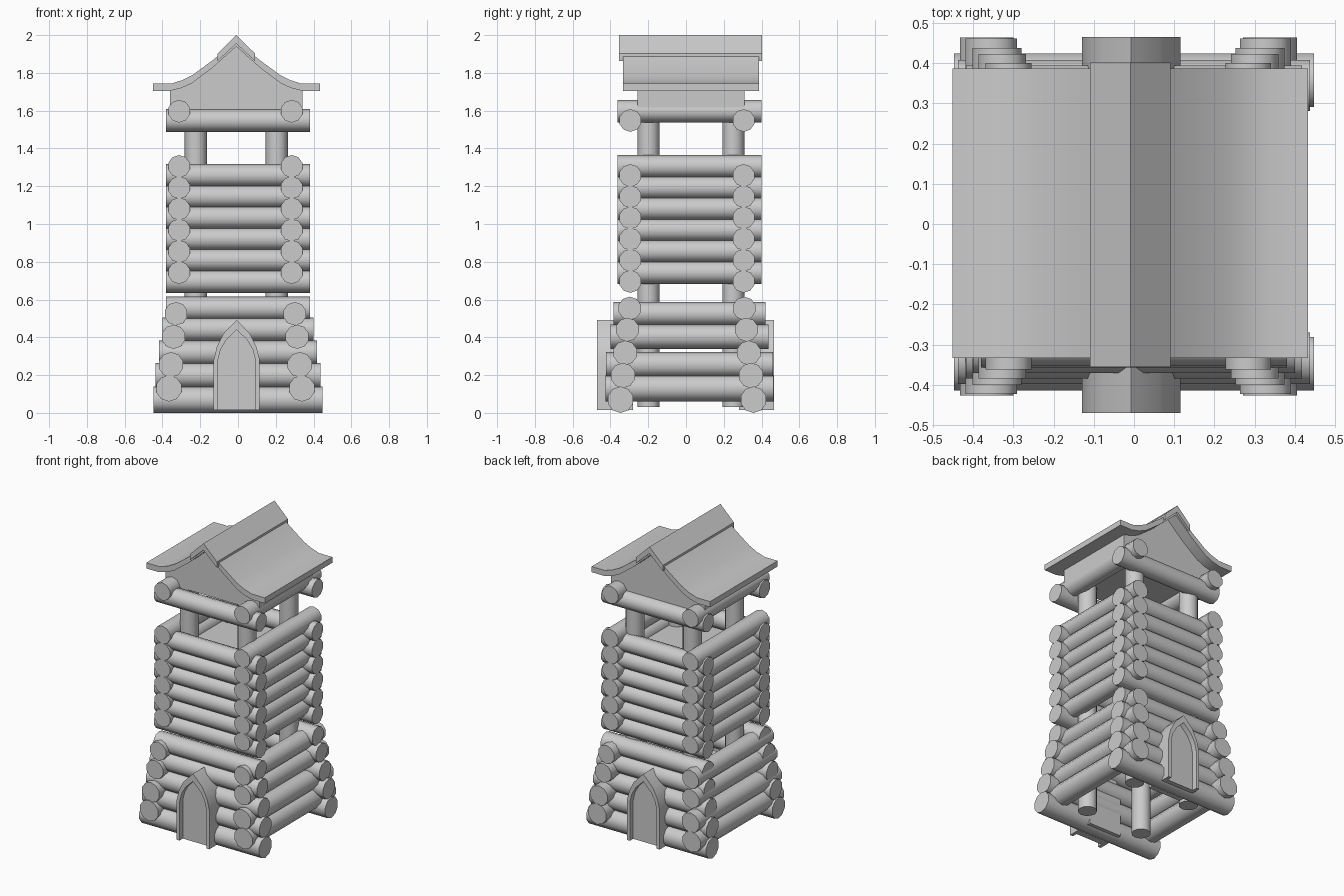
import bpy, bmesh, math
from mathutils import Matrix, Vector

if "Cube" in bpy.data.objects:
    bpy.data.objects.remove(bpy.data.objects["Cube"])

CX, CY = -0.014, 0.005      # corner centre of the log walls


def finish(bm, name, angle=40):
    bmesh.ops.recalc_face_normals(bm, faces=bm.faces)
    me = bpy.data.meshes.new(name)
    bm.to_mesh(me)
    bm.free()
    me.shade_smooth()
    me.set_sharp_from_angle(angle=math.radians(angle))
    ob = bpy.data.objects.new(name, me)
    bpy.context.collection.objects.link(ob)
    return ob


def log(name, a, b, r, sides=10):
    """Capped cylinder from point a to point b."""
    a, b = Vector(a), Vector(b)
    d = b - a
    rot = d.to_track_quat('Z', 'Y').to_matrix().to_4x4()
    bm = bmesh.new()
    bmesh.ops.create_cone(bm, cap_ends=True, segments=sides, radius1=r, radius2=r,
                          depth=d.length, matrix=Matrix.Translation((a + b) / 2) @ rot)
    return finish(bm, name)


def prism(name, profile, y0, y1, angle=30):
    """Extrude an (x, z) outline along y."""
    bm = bmesh.new()
    f = bm.faces.new([bm.verts.new((x, y0, z)) for x, z in profile])
    ext = bmesh.ops.extrude_face_region(bm, geom=[f])
    bmesh.ops.translate(bm, vec=(0, y1 - y0, 0),
                        verts=[v for v in ext['geom'] if isinstance(v, bmesh.types.BMVert)])
    return finish(bm, name, angle)


def mirrored(half, cx):
    """Full outline from the right half, listed outside to centre line."""
    return [(cx + x, z) for x, z in half] + [(cx - x, z) for x, z in half[::-1] if x > 0]


# front and back logs: height, y offset from centre, half length, radius
x_logs = [(0.07, 0.352, 0.447, 0.07), (0.198, 0.339, 0.438, 0.067), (0.318, 0.327, 0.418, 0.065),
          (0.441, 0.315, 0.40, 0.063), (0.553, 0.303, 0.38, 0.062)]
x_logs += [(0.696 + i * 0.1122, 0.30, 0.38, 0.06) for i in range(6)]
x_logs += [(1.548, 0.30, 0.38, 0.06)]
for i, (z, y, h, r) in enumerate(x_logs):
    for s, side in ((-1, "front"), (1, "back")):
        log(f"{side}_log_{i}", (-h, CY + s * y, z), (h, CY + s * y, z), r)

# left and right logs: height, x offset from centre, half length, radius
y_logs = [(0.13, 0.352, 0.445, 0.07), (0.255, 0.341, 0.442, 0.067), (0.403, 0.327, 0.419, 0.064),
          (0.525, 0.314, 0.403, 0.062)]
y_logs += [(0.743 + i * 0.1124, 0.298, 0.381, 0.06) for i in range(6)]
y_logs += [(1.597, 0.298, 0.381, 0.06)]
for i, (z, x, h, r) in enumerate(y_logs):
    for s, side in ((-1, "left"), (1, "right")):
        log(f"{side}_log_{i}", (CX + s * x, 0.019 - h, z), (CX + s * x, 0.019 + h, z), r)

# corner posts
for x in (-0.223, 0.205):
    for y in (-0.198, 0.251):
        log("corner_post", (x, y, 0.03), (x, y, 1.62), 0.059, 12)

# lookout floor
prism("lookout_floor", [(-0.30, 1.17), (0.27, 1.17), (0.27, 1.20), (-0.30, 1.20)], -0.29, 0.30)

# pointed doorways, front and back
outer = [(0.122, 0.015), (0.122, 0.28), (0.105, 0.35), (0.07, 0.42), (0, 0.492)]
inner = [(0.1, 0.015), (0.1, 0.275), (0.085, 0.335), (0.056, 0.385), (0, 0.44)]
frame = mirrored(outer, -0.007) + mirrored(inner, -0.007)[::-1]
for side, face, back, panel in (("front", -0.47, -0.28, -0.435), ("back", 0.465, 0.28, 0.43)):
    prism(side + "_door_frame", frame, face, back)
    prism(side + "_door", mirrored(inner, -0.007), panel, back)

# swept roof, gable block and ridge cap
top = [(0.442, 1.743), (0.345, 1.743), (0.285, 1.762), (0.23, 1.79), (0.117, 1.873), (0, 1.975)]
under = [(0.442, 1.705), (0.35, 1.705), (0.29, 1.72), (0.235, 1.745), (0.125, 1.828), (0, 1.94)]
prism("roof", mirrored(top, -0.009) + mirrored(under, -0.009)[::-1], -0.333, 0.387)
prism("gable_block", mirrored([(0.35, 1.6)] + [(x, z + 0.005) for x, z in under[1:]], -0.009),
      -0.257, 0.31)
cap_top = [(0.1, 1.902), (0, 2.0)]
cap_under = [(0.1, 1.862), (0, 1.955)]
prism("ridge_cap", mirrored(cap_top, -0.009) + mirrored(cap_under, -0.009)[::-1], -0.355, 0.402)
